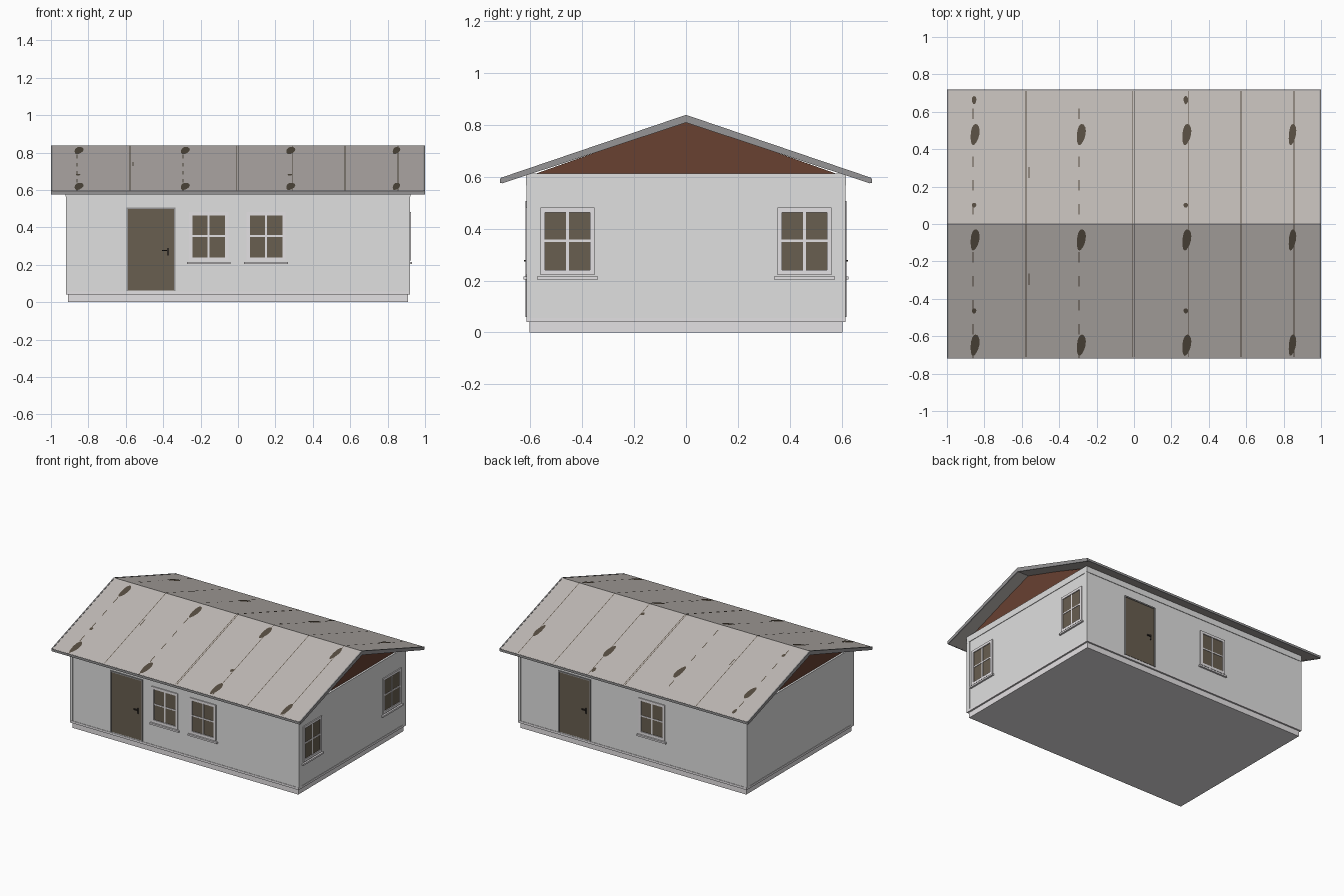
import bpy, math

if "Cube" in bpy.data.objects:
    bpy.data.objects.remove(bpy.data.objects["Cube"])


def mat(name, r, g, b):
    """Flat colour given as 0-255 display values, stored linear."""
    m = bpy.data.materials.new(name)
    m.diffuse_color = [((c / 255 + 0.055) / 1.055) ** 2.4 for c in (r, g, b)] + [1]
    m.use_nodes = True
    m.node_tree.nodes["Principled BSDF"].inputs["Base Color"].default_value = m.diffuse_color
    return m


WALL = mat("wall white", 224, 224, 224)
TRIM = mat("trim pale grey", 228, 225, 227)
METAL = mat("edge grey", 150, 149, 150)
ROOF = mat("roof taupe", 190, 184, 180)
STAIN = mat("stain brown", 84, 75, 63)
PANE = mat("door and pane brown", 104, 94, 80)
GABLE = mat("gable red brown", 104, 65, 49)
DARK = mat("handle dark", 45, 40, 36)

HX, HY = 0.917, 0.613        # wall half sizes
RIDGE, SLOPE = 0.837, 0.34   # roof top surface


def mesh(name, verts, faces, m):
    me = bpy.data.meshes.new(name)
    me.from_pydata(verts, [], faces)
    me.materials.append(m)
    ob = bpy.data.objects.new(name, me)
    bpy.context.collection.objects.link(ob)
    return ob


def box(name, x0, x1, y0, y1, z0, z1, m):
    v = [(x, y, z) for x in sorted((x0, x1)) for y in sorted((y0, y1)) for z in (z0, z1)]
    f = [(0, 1, 3, 2), (4, 6, 7, 5), (0, 4, 5, 1), (2, 3, 7, 6), (0, 2, 6, 4), (1, 5, 7, 3)]
    return mesh(name, v, f, m)


def extrude_x(name, prof, x0, x1, m):
    """Extrude a counter-clockwise (y, z) profile along x."""
    n = len(prof)
    v = [(x, y, z) for x in (x0, x1) for y, z in prof]
    f = [(i, i + n, (i + 1) % n + n, (i + 1) % n) for i in range(n)]
    f = [q[::-1] for q in f]
    f += [tuple(reversed(range(n))), tuple(range(n, 2 * n))]
    return mesh(name, v, f, m)


def on_wall(side, name, u0, u1, z0, z1, out, m):
    """Plate on a wall: u is the world coordinate along it, out the thickness."""
    if side == "right":
        box(name, HX - 0.003, HX + out, u0, u1, z0, z1, m)
    else:
        s = -1 if side == "front" else 1
        box(name, u0, u1, s * (HY - 0.003), s * (HY + out), z0, z1, m)


def frame(side, name, u0, u1, z0, z1, w, out, m, bottom=True):
    on_wall(side, name + "_left", u0 - w, u0, z0, z1, out, m)
    on_wall(side, name + "_right", u1, u1 + w, z0, z1, out, m)
    on_wall(side, name + "_top", u0 - w, u1 + w, z1, z1 + w, out, m)
    if bottom:
        on_wall(side, name + "_bottom", u0 - w, u1 + w, z0 - w, z0, out, m)


def window(side, c):
    u0, u1, z0, z1 = c - 0.087, c + 0.087, 0.24, 0.463
    on_wall(side, "window_panes", u0, u1, z0, z1, 0.001, PANE)
    frame(side, "window_frame", u0, u1, z0, z1, 0.018, 0.007, TRIM)
    on_wall(side, "mullion_upright", c - 0.005, c + 0.005, z0, z1, 0.004, TRIM)
    on_wall(side, "mullion_cross", u0, u1, 0.349, 0.358, 0.004, TRIM)
    on_wall(side, "window_sill", c - 0.117, c + 0.117, 0.204, 0.216, 0.013, TRIM)


def door(side, c, handle):
    u0, u1 = c - 0.122, c + 0.122
    on_wall(side, "door", u0, u1, 0.062, 0.497, 0.002, PANE)
    frame(side, "door_frame", u0, u1, 0.06, 0.497, 0.009, 0.007, METAL, False)
    h = c + handle * 0.09
    on_wall(side, "handle_plate", h - 0.005, h + 0.005, 0.25, 0.29, 0.006, DARK)
    on_wall(side, "handle_lever", min(h, h - handle * 0.03), max(h, h - handle * 0.03),
            0.273, 0.28, 0.012, DARK)


# Plinth, walls and trim bands
box("plinth", -0.908, 0.908, -0.604, 0.604, 0, 0.042, TRIM)
box("walls", -HX, HX, -HY, HY, 0.04, 0.6, WALL)
box("lower_band", -HX - 0.003, HX + 0.003, -HY - 0.003, HY + 0.003, 0.04, 0.056, TRIM)
box("upper_band", -HX - 0.004, HX + 0.004, -HY - 0.004, HY + 0.004, 0.566, 0.612, WALL)
for sx in (-1, 1):
    for sy in (-1, 1):
        box("corner_post", sx * 0.9, sx * (HX + 0.003), sy * 0.585, sy * (HY + 0.002),
            0.05, 0.57, WALL)

# Brown gable infill
extrude_x("gables", [(-0.6, 0.605), (0.6, 0.605), (0, 0.818)], -0.907, 0.907, GABLE)

# Roof shell and grey edge strips
shell = [(0, RIDGE), (-0.715, 0.594), (-0.709, 0.577), (0, 0.811), (0.709, 0.577), (0.715, 0.594)]
extrude_x("roof", shell, -0.992, 0.992, ROOF)
for s in (-1, 1):
    x0, x1 = sorted((s * 0.991, s * 1.0))
    extrude_x("verge_strip", [(y, z + (0.002 if i in (0, 1, 5) else -0.002))
                              for i, (y, z) in enumerate(shell)], x0, x1, METAL)
    box("eave_strip", -1, 1, s * 0.708, s * 0.718, 0.577, 0.593, METAL)


def on_roof(name, pts):
    """Flat polygon of (x, y) points laid just above one roof slope."""
    v = [(x, y, RIDGE - SLOPE * abs(y) + 0.0025) for x, y in pts]
    mesh(name, v, [tuple(range(len(v)))], STAIN)


def roof_strip(x, y0, y1, w):
    on_roof("roof_seam", [(x - w, y0), (x + w, y0), (x + w, y1), (x - w, y1)])


def blob(x, y, rx, ry, bend=0.0):
    pts = []
    for k in range(16):
        a = 2 * math.pi * k / 16
        c, s = math.cos(a), math.sin(a)
        pts.append((x + rx * c * (1 + 0.15 * s) + bend * (s - 0.5 * s * s), y + ry * s))
    on_roof("roof_stain", pts)


# Seams between sheets: whole lines and broken lines
for x in (-0.578, -0.007, 0.004, 0.29, 0.572, 0.856):
    for s in (-1, 1):
        y0, y1 = sorted((s * 0.002, s * 0.71))
        roof_strip(x, y0, y1, 0.002)
for x in (-0.86, -0.295):
    for k in range(11):
        y = -0.69 + k * 0.128
        if abs(y + 0.03) > 0.035:
            roof_strip(x, y - 0.028, y + 0.028, 0.003)
for y in (0.275, -0.295):
    roof_strip(-0.562, y - 0.03, y + 0.03, 0.003)

# Rust stains in rows
for x in (-0.85, -0.282, 0.282, 0.847):
    w = 0.019 if x > 0.5 else 0.023
    for y in (0.478, -0.085, -0.648):
        blob(x, y, w, 0.057, 0.007)
    if x in (-0.85, 0.282):
        for y, r in ((0.662, 0.022), (0.1, 0.013), (-0.465, 0.014)):
            blob(x - 0.005, y, 0.012, r)

# Openings
door("front", -0.465, 1)
window("front", -0.157)
window("front", 0.15)
door("back", 0.465, -1)
window("back", -0.157)
window("right", -0.457)
window("right", 0.457)
